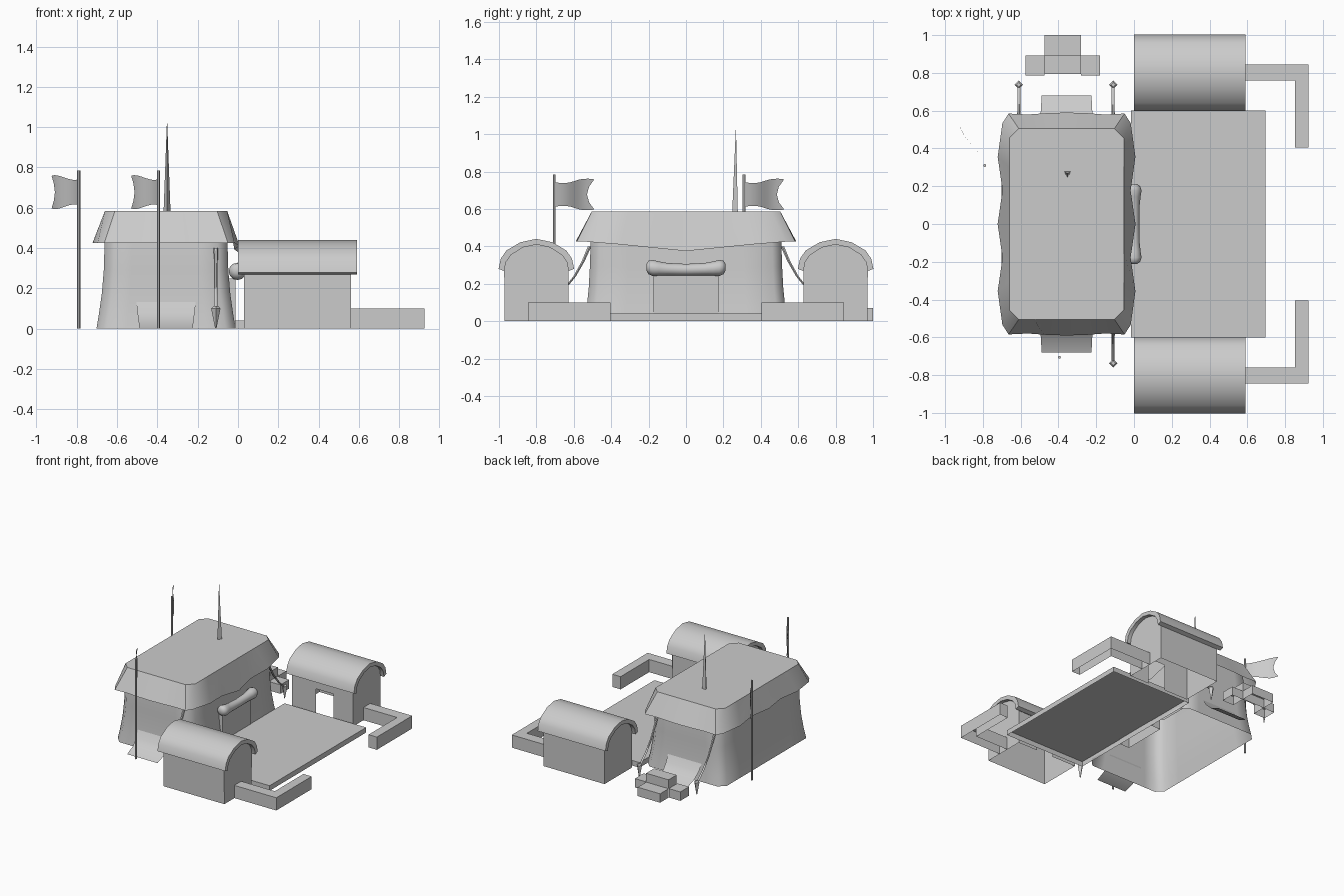
import bpy, bmesh, math

cube = bpy.data.objects.get("Cube")
if cube:
    bpy.data.objects.remove(cube, do_unlink=True)

grey = bpy.data.materials.new("plain_grey")
grey.use_nodes = True
COLOUR = (0.6, 0.6, 0.6, 1)
grey.diffuse_color = COLOUR
grey.node_tree.nodes["Principled BSDF"].inputs["Base Color"].default_value = COLOUR


def make(name, verts, faces, smooth=None):
    """Mesh object with outward normals; smooth is an angle in degrees."""
    me = bpy.data.meshes.new(name)
    me.from_pydata(verts, [], faces)
    bm = bmesh.new()
    bm.from_mesh(me)
    bmesh.ops.recalc_face_normals(bm, faces=bm.faces[:])
    bm.to_mesh(me)
    bm.free()
    me.materials.append(grey)
    ob = bpy.data.objects.new(name, me)
    bpy.context.collection.objects.link(ob)
    if smooth:
        bpy.ops.object.select_all(action='DESELECT')
        ob.select_set(True)
        bpy.context.view_layer.objects.active = ob
        bpy.ops.object.shade_smooth_by_angle(angle=math.radians(smooth))
    return ob


def loft(name, rings, start=False, end=True, smooth=None):
    """Skin a list of equal closed rings, with optional end caps."""
    n = len(rings[0])
    faces = [(r * n + i, r * n + (i + 1) % n, (r + 1) * n + (i + 1) % n, (r + 1) * n + i)
             for r in range(len(rings) - 1) for i in range(n)]
    if start:
        faces.append(tuple(range(n)))
    if end:
        faces.append(tuple(range((len(rings) - 1) * n, len(rings) * n)))
    return make(name, [p for ring in rings for p in ring], faces, smooth)


def prism(name, outline, z0, z1):
    """Upright block from a plan outline, hollow underneath."""
    return loft(name, [[(x, y, z) for x, y in outline] for z in (z0, z1)])


def block(name, x0, x1, y0, y1, z0, z1):
    return prism(name, [(x0, y0), (x1, y0), (x1, y1), (x0, y1)], z0, z1)


def disc(x, y, z, r, n, turn=0.0):
    return [(x + r * math.cos(math.tau * i / n + turn),
             y + r * math.sin(math.tau * i / n + turn), z) for i in range(n)]


def sheet(name, rows, smooth=40):
    """Open surface through rows of points."""
    n = len(rows[0])
    faces = [(r * n + i, r * n + i + 1, (r + 1) * n + i + 1, (r + 1) * n + i)
             for r in range(len(rows) - 1) for i in range(n - 1)]
    return make(name, [p for row in rows for p in row], faces, smooth)


CX = -0.357


def rounded(hx, hy, c, z, n=6):
    """Chamfered rectangle with subdivided sides, centred on the tent."""
    corners = [((hx, -hy + c), (hx, hy - c)), ((hx - c, hy), (-hx + c, hy)),
               ((-hx, hy - c), (-hx, -hy + c)), ((-hx + c, -hy), (hx - c, -hy))]
    return [(CX + a[0] + (b[0] - a[0]) * i / n, a[1] + (b[1] - a[1]) * i / n, z)
            for a, b in corners for i in range(n + 1)]


# Tent walls, flaring towards the ground
loft("tent_walls", [rounded(hx, hy, 0.05, z) for hx, hy, z in
                    [(0.345, 0.542, 0), (0.332, 0.53, 0.08), (0.318, 0.52, 0.18),
                     (0.309, 0.514, 0.29), (0.305, 0.51, 0.42), (0.295, 0.49, 0.56)]],
     end=False, smooth=60)

# Tent roof with a wavy skirt
skirt = []
for x, y, z in rounded(0.352, 0.578, 0.045, 0.425):
    side = 1 if x > CX else -1
    if abs(y) < 0.54:
        x += 0.013 * side * math.cos(y * 17)
    elif abs(y) > 0.57:
        y += math.copysign(0.012 * math.cos((x - CX) * 7), y)
    if x > -0.05:
        z -= 0.05 * max(0, 1 - abs(y) / 0.5)
    skirt.append((x, y, z))
loft("tent_roof", [skirt, rounded(0.303, 0.505, 0.05, 0.585)], smooth=35)

# Side doorway with its rolled-up curtain
block("door_panel", -0.1, -0.012, -0.175, 0.175, 0, 0.25)
roll = []
for y, r in [(-0.212, 0.018), (-0.2, 0.036), (-0.178, 0.043), (-0.145, 0.038), (-0.1, 0.033),
             (0, 0.031), (0.1, 0.033), (0.145, 0.038), (0.178, 0.043), (0.2, 0.036), (0.212, 0.018)]:
    roll.append([(-0.003 + r * math.cos(math.tau * i / 12), y,
                  0.275 + 0.3 * y * y + r * math.sin(math.tau * i / 12)) for i in range(12)])
loft("rolled_curtain", roll, start=True, smooth=50)

# Flaps spreading over the ground at both ends
for s, label in ((-1, "front"), (1, "back")):
    sheet(label + "_flap", [[(-0.357 - w, s * y, z), (-0.357 + w, s * y, z)] for y, z, w in
                            [(0.52, 0.14, 0.148), (0.555, 0.08, 0.142),
                             (0.6, 0.035, 0.136), (0.68, 0.002, 0.132)]])

# Guy ropes and pegs
for i, (x, s) in enumerate([(-0.11, -1), (-0.11, 1), (-0.61, 1)]):
    path = [(0.515, 0.40, 0.011), (0.55, 0.32, 0.009), (0.595, 0.24, 0.008),
            (0.66, 0.16, 0.008), (0.735, 0.09, 0.008)]
    loft(f"guy_rope_{i}", [disc(x, s * y, z, r, 6) for y, z, r in path], start=True, smooth=50)
    loft(f"peg_{i}", [disc(x, s * 0.737, z, r, 4) for z, r in
                      [(0, 0.003), (0.1, 0.023), (0.112, 0.012)]], start=True)

# Roof spike
loft("roof_spike", [disc(-0.352, 0.267, z, r, 3, -math.pi / 2) for z, r in
                    [(0.58, 0.02), (1.022, 0.001)]])

# Flag poles and waving flags
for i, (x, y) in enumerate([(-0.79, 0.31), (-0.395, -0.705)]):
    loft(f"flag_pole_{i}", [disc(x, y, z, 0.008, 6) for z in (0, 0.785)], start=True)
    rows = []
    for k in range(9):
        t = k / 8
        row = []
        for j in range(5):
            v = j / 4
            u = t - 0.16 * t ** 4 * math.sin(math.pi * v)
            wave = 0.006 * math.sin(u * math.tau)
            z = 0.605 + 0.145 * v + 0.012 * math.sin(u * 5 - 2.6) * (2 * v - 1)
            row.append((x - 0.135 * u + wave, y + 0.215 * u + wave, z))
        rows.append(row)
    sheet(f"flag_{i}", rows)

# Landing platform
block("platform", -0.015, 0.695, -0.6, 0.6, 0, 0.04)

# Two barrel-roofed huts with low L-shaped walls
OUTER = [(0.202, 0.28), (0.19, 0.335), (0.16, 0.378), (0.085, 0.422), (0, 0.44)]
INNER = [(0.172, 0.268), (0.163, 0.315), (0.137, 0.353), (0.073, 0.394), (0, 0.41)]


def arch(half):
    return half + [(-y, z) for y, z in half[-2::-1]]


for s, label in ((-1, "front"), (1, "back")):
    def place(x, pts):
        return [(x, s * (0.8 + y), z) for y, z in pts]

    section = arch(OUTER) + arch(INNER)[::-1]
    n = len(section)
    half = n // 2
    verts = place(0, section) + place(0.59, section)
    faces = [(i, (i + 1) % n, n + (i + 1) % n, n + i) for i in range(n)]
    for o in (0, n):
        faces += [(o + i, o + i + 1, o + n - 2 - i, o + n - 1 - i) for i in range(half - 1)]
    make(label + "_hut_roof", verts, faces, smooth=32)

    # End walls, plain outer wall and inner wall with a doorway
    gable = [(0.17, 0)] + arch(INNER) + [(-0.17, 0)]
    g = len(gable)
    verts = place(0.03, gable) + place(0.56, gable)
    faces = [tuple(range(g)), tuple(range(g, 2 * g)), (0, 1, g + 1, g)]
    door = [(0.03, 0), (0.03, 0.268), (0.56, 0.268), (0.56, 0),
            (0.39, 0), (0.39, 0.21), (0.24, 0.21), (0.24, 0)]
    faces.append(tuple(range(2 * g, 2 * g + len(door))))
    verts += [(x, s * 0.63, z) for x, z in door]
    make(label + "_hut_walls", verts, faces)

    plan = [(0.56, 0.76), (0.853, 0.76), (0.853, 0.405), (0.925, 0.405),
            (0.925, 0.845), (0.56, 0.845)]
    prism(label + "_low_wall", [(x, s * y) for x, y in plan], 0, 0.1)

# Stack of crates behind the tent
for name, x0, x1, y0, y1, z in [("left_crate", -0.28, -0.18, 0.785, 0.892, 0),
                                ("right_crate", -0.575, -0.475, 0.785, 0.892, 0),
                                ("rear_crate", -0.475, -0.28, 0.895, 1.0, 0),
                                ("top_crate", -0.475, -0.28, 0.795, 0.895, 0.07)]:
    block(name, x0, x1, y0, y1, z, z + 0.07)
